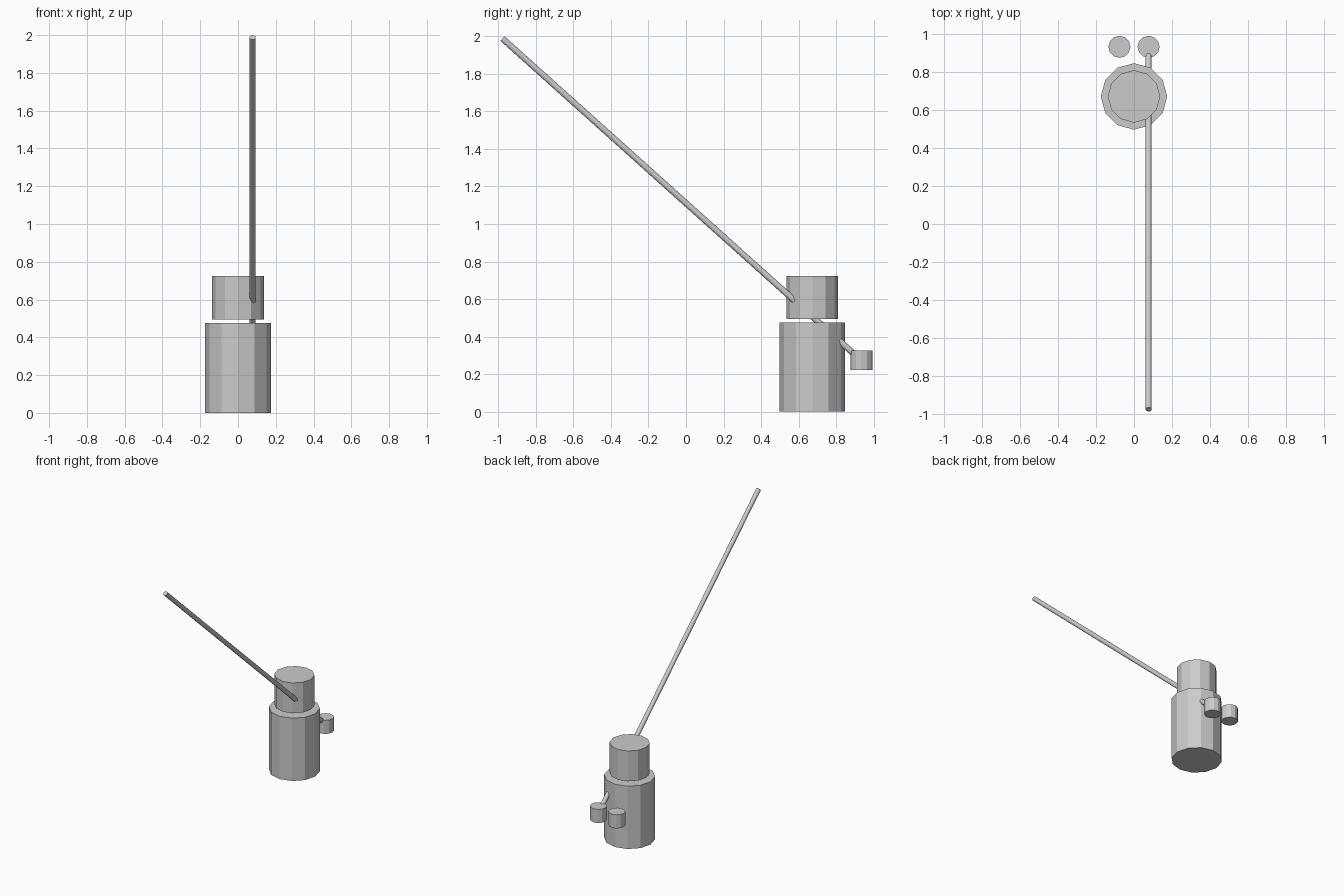
import bpy
from mathutils import Vector

if "Cube" in bpy.data.objects:
    bpy.data.objects.remove(bpy.data.objects["Cube"])

# Single flat grey
grey = bpy.data.materials.new("grey")
grey.diffuse_color = (0.6, 0.6, 0.6, 1)
grey.use_nodes = True
grey.node_tree.nodes["Principled BSDF"].inputs["Base Color"].default_value = grey.diffuse_color


def cylinder(name, start, end, radius, sides=12):
    """Capped flat-sided cylinder running between two points."""
    start, end = Vector(start), Vector(end)
    axis = end - start
    bpy.ops.mesh.primitive_cylinder_add(vertices=sides, radius=radius, depth=axis.length,
                                        location=(start + end) / 2)
    ob = bpy.context.object
    ob.name = name
    ob.rotation_euler = axis.to_track_quat('Z', 'Y').to_euler() if axis.xy.length > 1e-6 else (0, 0, 0)
    ob.data.materials.append(grey)
    return ob


BODY_Y, KNOB_Y, KNOB_X = 0.673, 0.935, 0.077

# Main drum and the narrower cap hovering just above it
cylinder("lower_drum", (0, BODY_Y, 0), (0, BODY_Y, 0.475), 0.175)
cylinder("upper_cap", (0, BODY_Y, 0.495), (0, BODY_Y, 0.724), 0.138)

# Pair of small knobs behind the drum
for side, x in (("left", -KNOB_X), ("right", KNOB_X)):
    cylinder(side + "_knob", (x, KNOB_Y, 0.222), (x, KNOB_Y, 0.325), 0.058)

# Long slanted rod from the right knob, through the drum and cap, to the front
cylinder("long_rod", (KNOB_X, KNOB_Y, 0.272), (KNOB_X, -0.978, 1.988), 0.0165)
